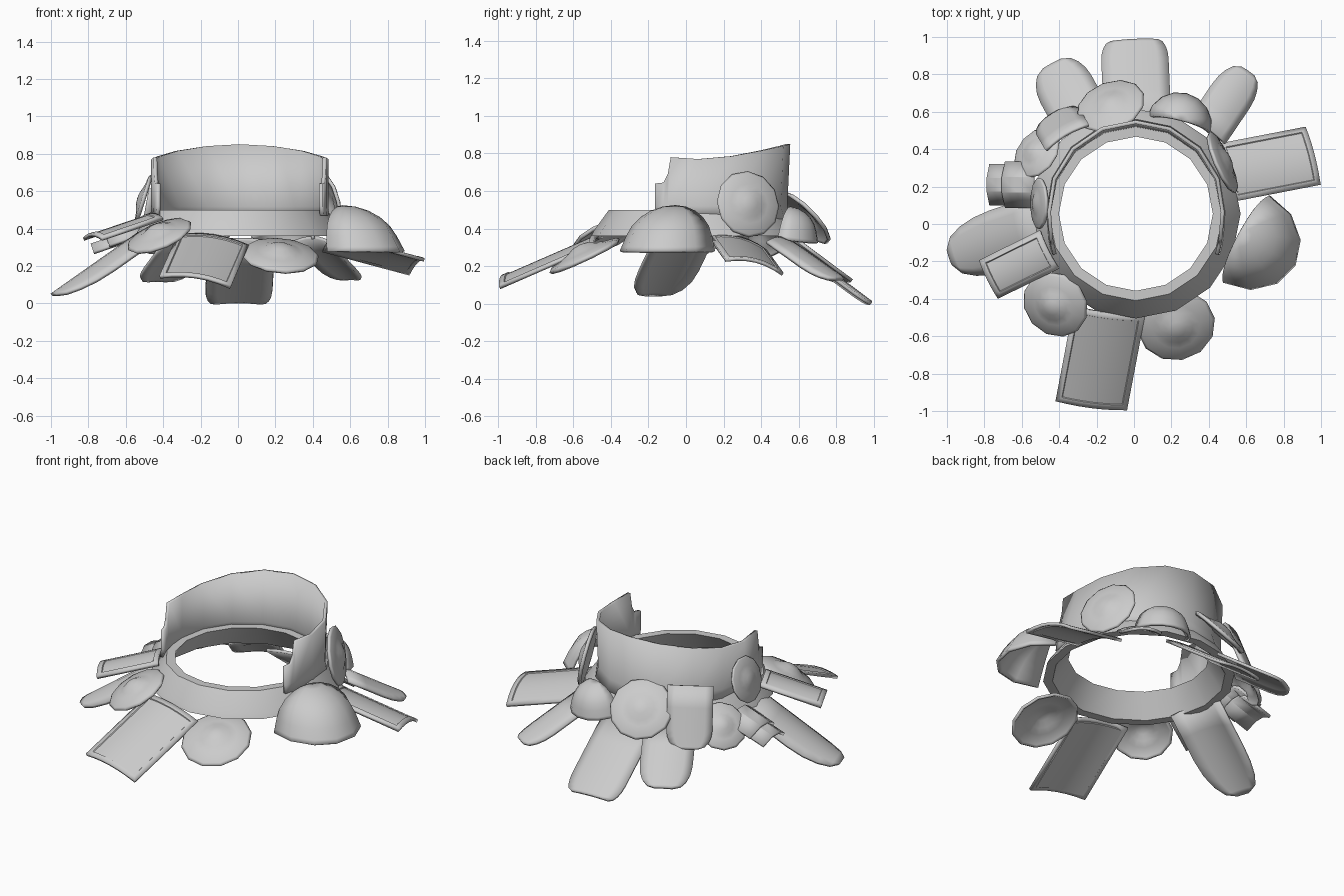
import bpy, bmesh
from math import sin, cos, radians, sqrt, pi, copysign
from mathutils import Vector, Matrix

if "Cube" in bpy.data.objects:
    bpy.data.objects.remove(bpy.data.objects["Cube"])


def finish(name, bm, thick=0.0, angle=35):
    me = bpy.data.meshes.new(name)
    bm.to_mesh(me)
    bm.free()
    ob = bpy.data.objects.new(name, me)
    bpy.context.collection.objects.link(ob)
    if thick:
        mod = ob.modifiers.new("Thickness", 'SOLIDIFY')
        mod.thickness = thick
        mod.offset = -1
    bpy.ops.object.select_all(action='DESELECT')
    ob.select_set(True)
    bpy.context.view_layer.objects.active = ob
    bpy.ops.object.shade_smooth_by_angle(angle=radians(angle))
    return ob


def skin(bm, rows):
    for a, b in zip(rows, rows[1:]):
        for i in range(len(a) - 1):
            bm.faces.new([a[i], a[i + 1], b[i + 1], b[i]])


def lathe(profile, sides, mat, start=0, sweep=360):
    """Turn an (r, z) profile about the local z axis."""
    bm = bmesh.new()
    rows = []
    for r, z in profile:
        rows.append([bm.verts.new(mat @ Vector((r * cos(t), r * sin(t), z)))
                     for t in (radians(start + sweep * i / sides) for i in range(sides + 1))])
    skin(bm, rows)
    bmesh.ops.remove_doubles(bm, verts=bm.verts, dist=0.0005)
    return bm


def frame(center, normal, out=None):
    n = Vector(normal).normalized()
    x = Vector(out) if out else Vector((0.3, 0.2, 1))
    x = (x - n * x.dot(n)).normalized()
    m = Matrix((x, n.cross(x), n)).transposed().to_4x4()
    m.translation = Vector(center)
    return m


def disc(name, center, normal, r, h):
    prof = [(r, 0), (r * .93, h * .2), (r * .6, h * .4), (r * .42, h * .6),
            (r * .22, h * .9), (0, h)]
    finish(name, lathe(prof, 12, frame(center, normal)), 0.018)


def half_dome(name, center, normal, out, r, h, stretch=1.0, sides=8, lean=0.0):
    prof = [(r * 1.04, 0), (r * 1.01, h * .1)]
    prof += [(r * .97 * cos(a * pi / 12), h * (.1 + .9 * sin(a * pi / 12))) for a in range(1, 6)]
    prof.append((0, h))
    shear = Matrix.Identity(4)
    shear[0][0] = stretch
    shear[0][2] = -lean
    finish(name, lathe(prof, sides, frame(center, normal, out) @ shear, -90, 180), 0.018)


def panel(name, base, tip, width, arch=.04, roll=0, rounded=0.0, end=.5, rim=False, nx=6):
    """Arched plate from base to tip; 'rounded' is the share of length that narrows."""
    base, tip = Vector(base), Vector(tip)
    d = (tip - base).normalized()
    across = Matrix.Rotation(radians(roll), 3, d) @ d.cross(Vector((0, 0, 1))).normalized()
    normal = across.cross(d)
    steps = [(0, 1), (.5, 1), (1, 1)]
    if rounded:
        steps = [(0, 1), ((1 - rounded) / 2, 1)]
        for k in (0, .35, .65, .88, 1):
            steps.append((1 - rounded + rounded * k, end + (1 - end) * sqrt(1 - k * k)))
    bm = bmesh.new()
    rows = []
    for v, w in steps:
        row = []
        for i in range(nx + 1):
            x = (2 * i / nx - 1) * w
            row.append(bm.verts.new(base.lerp(tip, v) + across * x * width / 2
                                    - normal * arch * x * x))
        rows.append(row)
    skin(bm, rows)
    if rim:  # raised border around a sunken field
        bm.normal_update()
        field = bm.faces[:]
        bmesh.ops.inset_region(bm, faces=field, thickness=.03, use_boundary=True,
                               use_even_offset=True)
        bmesh.ops.inset_region(bm, faces=field, thickness=.003, depth=-.006,
                               use_boundary=True, use_even_offset=True)
    finish(name, bm, 0.018, 30)


# Neck ring: thick sloped band
ring = [(.505, .36), (.56, .36), (.545, .39), (.465, .5), (.412, .5), (.505, .36)]
bm = lathe(ring, 16, Matrix.Translation((.01, .055, 0)))
bmesh.ops.recalc_face_normals(bm, faces=bm.faces)
finish("neck_ring", bm)

# High collar wall, open at the front with stepped ends that run nearly straight
half = [(-29, .64), (-23, .645), (-20, .69), (-18, .78), (0, .77), (22, .785),
        (45, .815), (68, .84), (90, .85)]
outline = half + [(180 - a, z) for a, z in half[-2::-1]]
bm = bmesh.new()
rows = []
for level in range(3):
    row = []
    for a, top in outline:
        s, c = sin(radians(a)), cos(radians(a))
        if s < 0:
            c = copysign(sqrt(abs(c)), c)
        back = max(0, s)
        r = (.478 + .017 * back, .474, .474 + .016 * back)[level]
        z = (.47 - .02 * back, .52, top)[level]
        row.append(bm.verts.new((.01 + r * c, .065 + r * s, z)))
    rows.append(row)
skin(bm, rows)
finish("high_collar", bm, 0.02)

# Rimmed curved tiles
panel("front_tile", (-.13, -.48, .37), (-.226, -.985, .15), .39, .032, -9, rim=True)
panel("left_tile", (-.46, -.14, .485), (-.785, -.3, .375), .23, .025, 0, rim=True)
panel("right_tile", (.5, .285, .36), (.965, .375, .235), .33, .035, -14, rim=True)

# Rounded tongue plates
panel("left_tongue", (-.5, -.015, .4), (-.99, -.18, .055), .34, .05, 0, .5, .25)
panel("back_left_tongue", (-.27, .55, .36), (-.44, .86, .13), .31, .03, 0, .4, .35)
panel("back_tongue", (.02, .54, .35), (0, .99, .015), .36, .02, 0, .22, .7)
panel("back_right_tongue", (.4, .51, .36), (.61, .82, .14), .24, .03, 0, .4, .35)
panel("upper_back_left_tongue", (-.37, .485, .62), (-.435, .595, .27), .27, .02, 0, .3, .4)

# Folded three-sided guard
panel("guard_wide", (-.54, .21, .43), (-.71, .21, .37), .25, .06, nx=3)
panel("guard_narrow", (-.6, .21, .39), (-.79, .21, .325), .22, .05, nx=3)

# Bossed round plates
disc("front_right_disc", (.225, -.54, .255), (.08, -.42, .9), .21, .065)
disc("front_left_disc", (-.42, -.43, .36), (-.35, -.35, .87), .185, .065)
disc("left_collar_disc", (-.51, .11, .555), (-.95, 0, .3), .14, .03)
disc("back_left_disc", (-.52, .38, .36), (-.6, .45, .7), .15, .05)
disc("back_disc", (-.125, .63, .46), (-.27, .65, .65), .19, .05)
disc("right_collar_disc", (.475, .33, .53), (.9, .39, .2), .18, .045)

# Half domes
half_dome("right_dome", (.6, -.08, .28), (0, 0, 1), (.88, -.47, 0), .255, .245, 1.13, 6, .2)
half_dome("back_right_dome", (.24, .53, .35), (.05, .15, 1), (.25, 1, 0), .17, .17)
